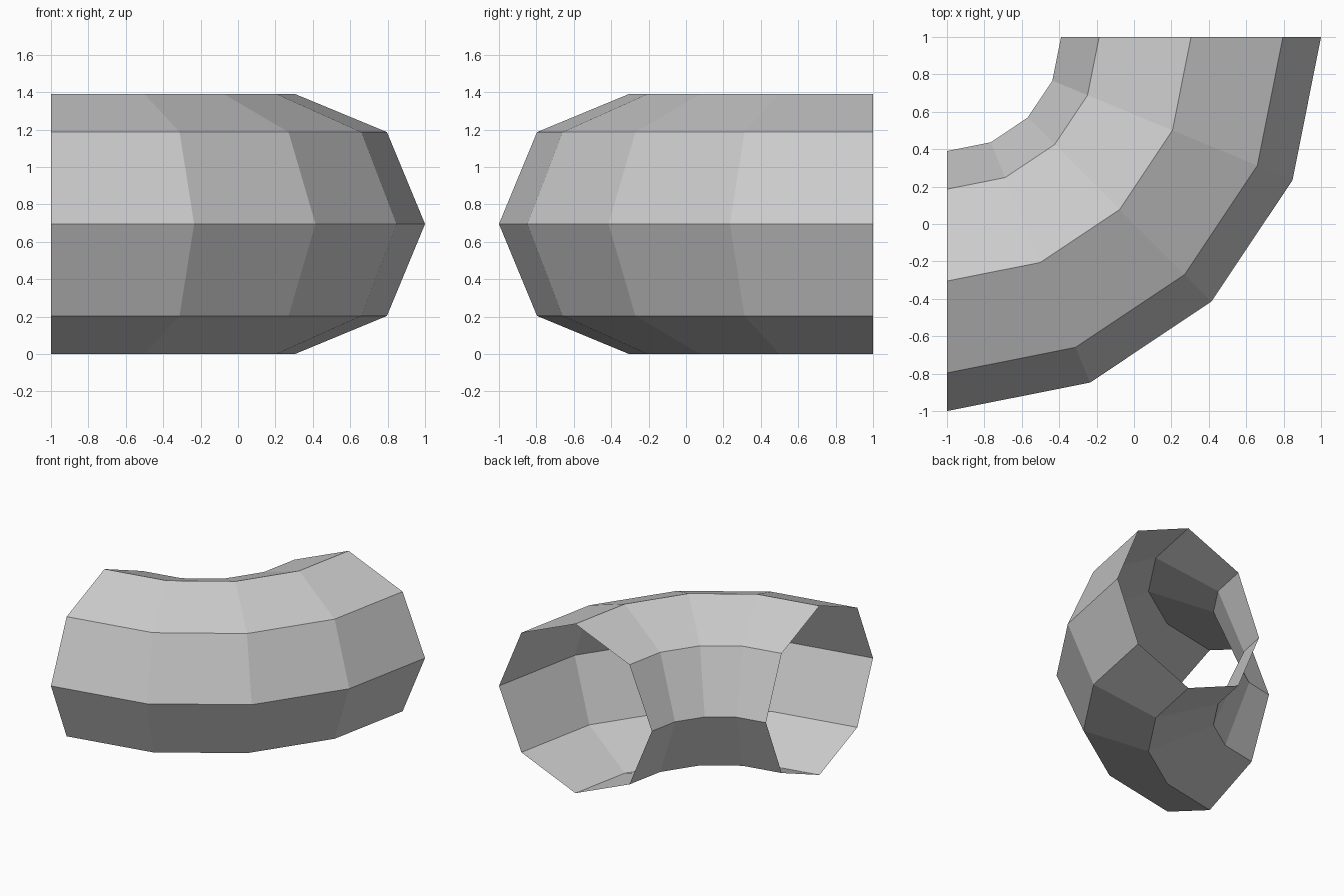
import bpy
import bmesh
from math import cos, sin, pi
from mathutils import Matrix, Vector

cube = bpy.data.objects.get("Cube")
if cube:
    bpy.data.objects.remove(cube, do_unlink=True)

SIDES = 8
SEGMENTS = 4
TUBE_RADIUS = 0.695
BEND_RADIUS = 2 - TUBE_RADIUS
PIVOT = Vector((-1, 1, TUBE_RADIUS))

# Plain grey material
grey = bpy.data.materials.new("light_grey")
grey.use_nodes = True
colour = (0.6, 0.6, 0.6, 1)
grey.diffuse_color = colour
grey.node_tree.nodes["Principled BSDF"].inputs["Base Color"].default_value = colour

# Octagonal profile at the back opening
bm = bmesh.new()
profile = []
for i in range(SIDES):
    a = 2 * pi * i / SIDES
    offset = Vector((BEND_RADIUS + TUBE_RADIUS * cos(a), 0, TUBE_RADIUS * sin(a)))
    profile.append(bm.verts.new(PIVOT + offset))
edges = [bm.edges.new((profile[i], profile[(i + 1) % SIDES])) for i in range(SIDES)]

# Sweep a quarter turn around the pivot, leaving both ends open
bmesh.ops.spin(bm, geom=profile + edges, cent=PIVOT, axis=(0, 0, 1),
               angle=-pi / 2, steps=SEGMENTS, use_duplicate=False)
bmesh.ops.recalc_face_normals(bm, faces=bm.faces)

# Make the open shell face outwards
top = max(bm.faces, key=lambda f: f.calc_center_median().z)
if top.normal.z < 0:
    bmesh.ops.reverse_faces(bm, faces=bm.faces)

mesh = bpy.data.meshes.new("pipe_bend")
bm.to_mesh(mesh)
bm.free()
mesh.materials.append(grey)
pipe = bpy.data.objects.new("pipe_bend", mesh)
bpy.context.collection.objects.link(pipe)
